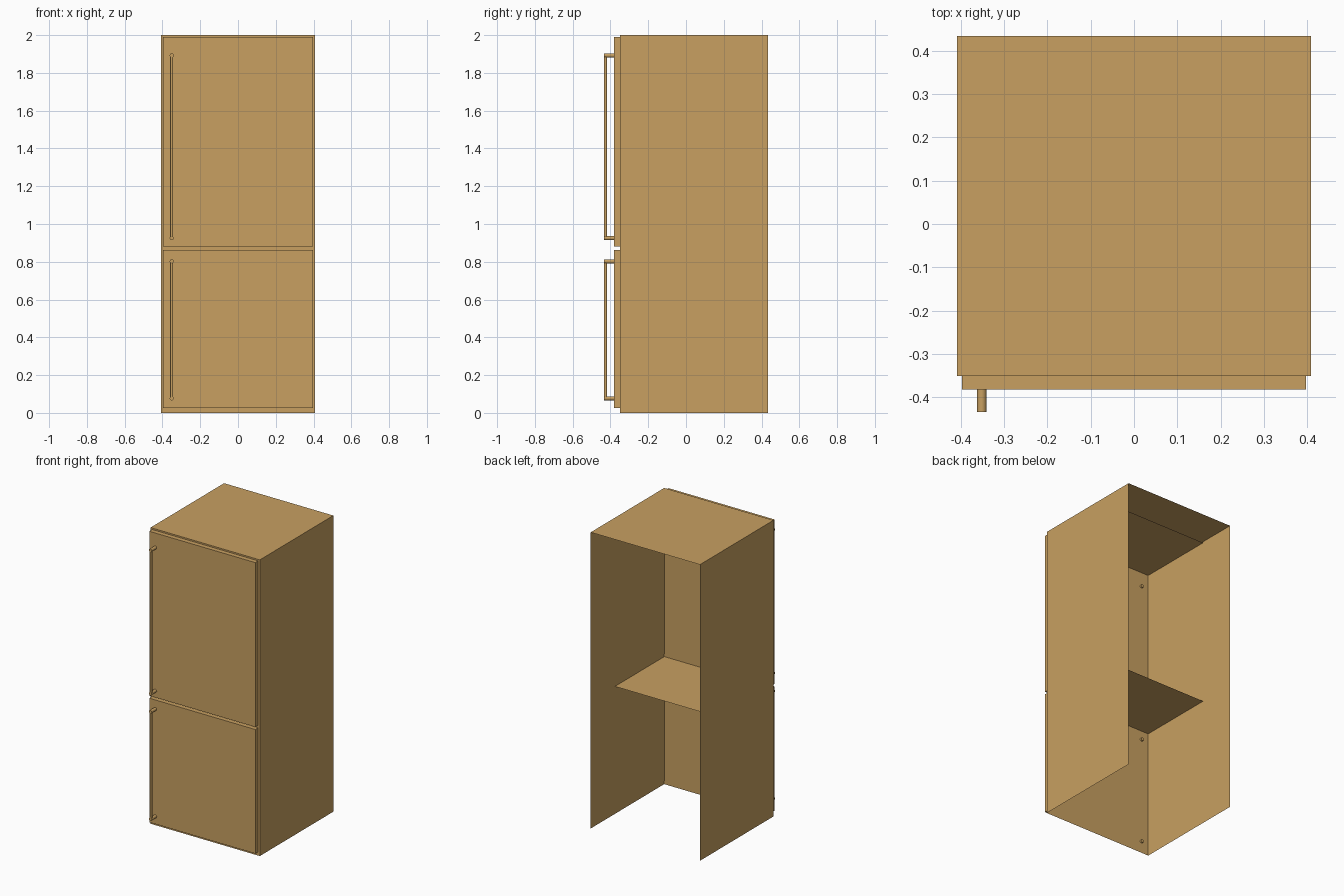
import bpy
import bmesh
import math
from mathutils import Matrix, Vector

old = bpy.data.objects.get("Cube")
if old:
    bpy.data.objects.remove(old, do_unlink=True)

TAN = (0.578, 0.352, 0.120, 1.0)
mat = bpy.data.materials.new("warm tan")
mat.use_nodes = True
mat.diffuse_color = TAN
mat.node_tree.nodes["Principled BSDF"].inputs["Base Color"].default_value = TAN


def finish(name, bm):
    mesh = bpy.data.meshes.new(name)
    bm.to_mesh(mesh)
    bm.free()
    mesh.materials.append(mat)
    obj = bpy.data.objects.new(name, mesh)
    bpy.context.scene.collection.objects.link(obj)
    return obj


def box(name, half_width, y, z, open_sides=()):
    """Box centred on x; faces looking along any of open_sides are left out."""
    bm = bmesh.new()
    size = Vector((2 * half_width, y[1] - y[0], z[1] - z[0]))
    centre = Vector((0, sum(y) / 2, sum(z) / 2))
    bmesh.ops.create_cube(bm, size=1, matrix=Matrix.Translation(centre) @ Matrix.Diagonal(size).to_4x4())
    bm.normal_update()
    gone = [f for f in bm.faces if any(f.normal.dot(Vector(d)) > 0.9 for d in open_sides)]
    bmesh.ops.delete(bm, geom=gone, context="FACES")
    finish(name, bm)


def rod(bm, start, end, radius):
    start, end = Vector(start), Vector(end)
    axis = end - start
    turn = axis.to_track_quat("Z", "Y").to_matrix().to_4x4()
    bmesh.ops.create_cone(bm, cap_ends=True, segments=12, radius1=radius, radius2=radius,
                          depth=axis.length, matrix=Matrix.Translation((start + end) / 2) @ turn)


def handle(name, x, low, high):
    bm = bmesh.new()
    rod(bm, (x, -0.426, low), (x, -0.426, high), 0.008)
    for z in (low, high):
        rod(bm, (x, -0.434, z), (x, -0.336, z), 0.011)
    obj = finish(name, bm)
    bpy.ops.object.select_all(action="DESELECT")
    obj.select_set(True)
    bpy.context.view_layer.objects.active = obj
    bpy.ops.object.shade_smooth_by_angle(angle=math.radians(40))


# Outer cabinet, open at the back and underneath
OPEN = ((0, 1, 0), (0, 0, -1))
box("cabinet_shell", 0.408, (-0.35, 0.434), (0, 2), OPEN)

# Each compartment: a shallow liner, a door slab and a long handle
for level, low, high, grip in (("lower", 0.025, 0.863, (0.077, 0.802)),
                               ("upper", 0.880, 1.990, (0.925, 1.892))):
    box(level + "_liner", 0.405, (-0.347, 0.18), (low, high), OPEN)
    box(level + "_door", 0.396, (-0.381, -0.35), (low, high))
    handle(level + "_handle", -0.351, *grip)
